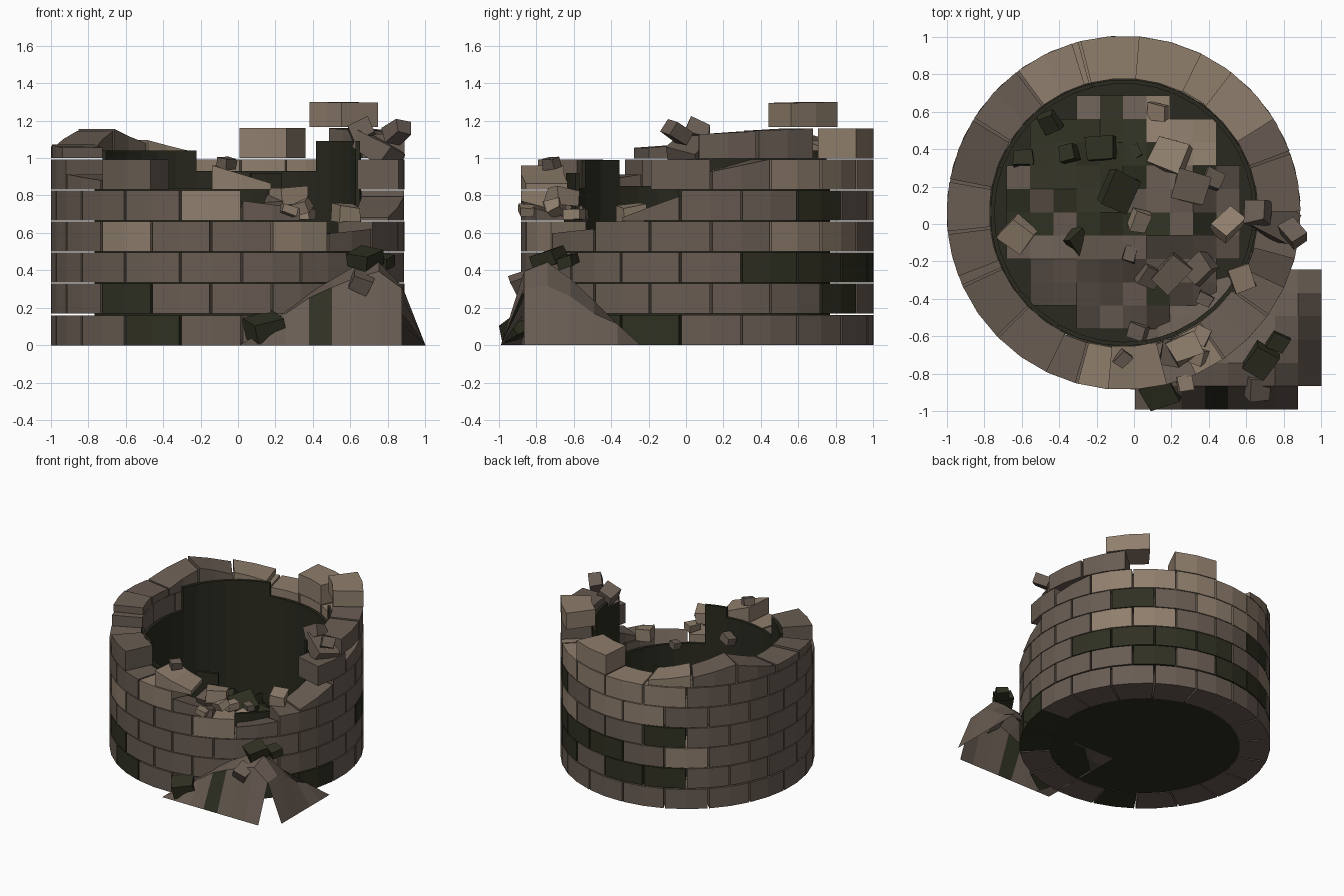
import bpy, bmesh, math, random
from mathutils import Vector, Matrix, Euler

random.seed(7)
if "Cube" in bpy.data.objects:
    bpy.data.objects.remove(bpy.data.objects["Cube"])

CX, CY = -0.055, 0.06          # tower axis
OUTER, INNER = 0.945, 0.717    # brick ring radii
COURSE = 0.166                 # course height
STEP = 20                      # degrees per brick


def material(name, rgb):
    m = bpy.data.materials.new(name)
    m.use_nodes = True
    m.diffuse_color = (*rgb, 1)
    m.node_tree.nodes["Principled BSDF"].inputs["Base Color"].default_value = (*rgb, 1)
    return m


MATS = [material("mid stone", (0.139, 0.107, 0.085)),
        material("pale stone", (0.275, 0.21, 0.152)),
        material("mossy stone", (0.029, 0.030, 0.016)),
        material("dark lining", (0.023, 0.023, 0.014))]
MID, PALE, MOSS, DARK = range(4)


def finish(bm, name):
    bmesh.ops.recalc_face_normals(bm, faces=bm.faces)
    mesh = bpy.data.meshes.new(name)
    bm.to_mesh(mesh)
    bm.free()
    for m in MATS:
        mesh.materials.append(m)
    obj = bpy.data.objects.new(name, mesh)
    bpy.context.collection.objects.link(obj)
    return obj


def wedge(bm, a0, a1, r0, r1, z0, top0, top1, mat, n=2, drop=0):
    """Curved block from angle a0 to a1; top slopes top0 to top1 and drops inward."""
    rings = []
    for i in range(n + 1):
        t = i / n
        a = math.radians(a0 + (a1 - a0) * t)
        top = top0 + (top1 - top0) * t
        c, s = math.cos(a), math.sin(a)
        rings.append([bm.verts.new((CX + r * c, CY + r * s, z))
                      for r, z in ((r0, z0), (r1, z0), (r1, top), (r0, top - drop))])
    faces = [bm.faces.new(rings[0]), bm.faces.new(rings[-1])]
    for p, q in zip(rings, rings[1:]):
        for j in range(4):
            k = (j + 1) % 4
            faces.append(bm.faces.new((p[j], p[k], q[k], q[j])))
    for f in faces:
        f.material_index = mat


# Broken bricks: (course, brick) -> heights of both ends, None where fallen
broken = {(3, 2): (0.6, 0.75), (4, 1): (0.65, 0.4), (4, 2): None, (4, 3): None,
          (4, 4): (0.1, 0.8), (5, 0): (0.8, 0.2), (5, 1): None, (5, 2): None,
          (5, 3): None, (5, 5): (0.6, 1), (5, 15): (0.5, 0.3), (5, 17): None}
worn_inward = {(3, 2): 0.07, (4, 1): 0.06}
mossy = {0: (3, 4, 17), 1: (7, 9, 10, 16), 2: (6, 7, 8, 9), 3: (10,), 4: (7,), 5: ()}
pale = {0: (), 1: (), 2: (11,), 3: (1, 6, 7, 16), 4: (0, 9, 10), 5: (0, 6, 7, 8, 9, 10)}

# Main brick courses, alternately offset by half a brick
for c in range(6):
    bm = bmesh.new()
    for k in range(18):
        ends = broken.get((c, k), (1, 1))
        if ends is None:
            continue
        mid = -95.5 + STEP * k + (c % 2) * STEP / 2
        mat = MOSS if k in mossy[c] else PALE if k in pale[c] else MID
        z0 = c * COURSE + (0.003 if c else 0)
        h = COURSE - 0.006
        wedge(bm, mid - 9.6, mid + 9.6, INNER + random.uniform(-0.004, 0.006), OUTER,
              z0, z0 + h * ends[0], z0 + h * ends[1], mat, drop=worn_inward.get((c, k), 0))
    finish(bm, f"brick_course_{c + 1}")

# Ragged remains of the top course, and one block above it
bm = bmesh.new()
z0 = 6 * COURSE + 0.003
for a0, a1, lo, hi, mat in ((0.5, 19.5, 0.8, 0.9, MID), (20.5, 41, 0.92, 1, MID),
                            (64, 85, 1, 1, PALE), (107, 126.5, 0.25, 0.6, PALE),
                            (127.5, 147.5, 0.5, 0.97, MID), (148.5, 169, 0.9, 0.35, MID),
                            (170, 186, 0.35, 0.4, MID), (187, 201, 0.45, 0.35, MID)):
    wedge(bm, a0, a1, INNER, OUTER, z0, z0 + 0.16 * lo, z0 + 0.16 * hi, mat)
wedge(bm, 32, 52.5, INNER, OUTER, 1.165, 1.295, 1.3, PALE)
finish(bm, "top_blocks")

# Inner lining with a stepped broken edge
bm = bmesh.new()
for a0, a1, top in ((-8, 47, 1.09), (47, 104, 0.93), (104, 160, 1.04), (160, 217, 0.85),
                    (217, 240, 0.99), (240, 280, 0.84), (280, 294, 0.92), (294, 352, 0.6)):
    wedge(bm, a0, a1, 0.69, 0.712, 0.005, top, top, DARK, max(2, round((a1 - a0) / 10)))
finish(bm, "inner_lining")

# Floor slab
bm = bmesh.new()
bmesh.ops.create_cone(bm, cap_ends=True, segments=36, radius1=0.72, radius2=0.72, depth=0.02,
                      matrix=Matrix.Translation((CX, CY, 0.015)))
for f in bm.faces:
    f.material_index = DARK
finish(bm, "floor")


def heap(name, x0, y0, nx, ny, height, keep, colour):
    """Coarse grid of square cells lifted by a height function."""
    bm = bmesh.new()
    s = 0.1245
    grid = [[bm.verts.new((x0 + i * s, y0 + j * s, height(x0 + i * s, y0 + j * s)))
             for i in range(nx + 1)] for j in range(ny + 1)]
    for j in range(ny):
        for i in range(nx):
            x, y = x0 + (i + 0.5) * s, y0 + (j + 0.5) * s
            if keep(x, y):
                f = bm.faces.new((grid[j][i], grid[j][i + 1], grid[j + 1][i + 1], grid[j + 1][i]))
                f.material_index = colour(x, y)
    bmesh.ops.delete(bm, geom=[v for v in bm.verts if not v.link_faces], context='VERTS')
    return finish(bm, name)


def outer_height(x, y):
    a = ((x - 0.68) / 0.32) ** 3 if x > 0.68 else ((0.68 - x) / 0.67) ** 1.2
    b = ((-0.72 - y) / 0.27) ** 4 if y < -0.72 else ((y + 0.72) / 0.47) ** 1.15
    h = 0.44 * max(0, 1 - a) * max(0, 1 - b)
    return h + random.uniform(-0.025, 0.025) if h > 0.03 else 0


def inner_height(x, y):
    d = math.hypot(x - CX, y - CY) / 0.7
    return 0.04 + max(0, 0.2 * (1 - d * d)) + random.uniform(-0.05, 0.06) * (d < 0.85)


heap("outer_rubble_heap", 0.005, -0.99, 8, 6, outer_height,
     lambda x, y: x < 0.87 or y > -0.86,
     lambda x, y: MOSS if 0.37 < x < 0.5 and y < -0.87 else MID)
heap("inner_rubble_heap", -0.68, -0.56, 10, 10, inner_height,
     lambda x, y: math.hypot(x - CX, y - CY) < 0.62,
     lambda x, y: MOSS if x < 0.08 and y > -0.1 and random.random() < 0.8
     or random.random() < 0.12 else PALE if x > 0.08 and y > 0.25 else MID)


def chunks(name, items):
    """Tumbled stones: x, y, z, size, colour."""
    bm = bmesh.new()
    for x, y, z, size, mat in items:
        turn = Euler([random.uniform(-0.45, 0.45), random.uniform(-0.45, 0.45),
                      random.uniform(0, 3)]).to_matrix().to_4x4()
        shape = Matrix.Diagonal((size, size * random.uniform(0.75, 1),
                                 size * random.uniform(0.5, 0.7), 1))
        made = bmesh.ops.create_cube(bm, size=1, matrix=Matrix.Translation((x, y, z)) @ turn @ shape)
        for v in made["verts"]:
            v.co += Vector([random.uniform(-0.07, 0.07) * size for _ in range(3)])
            for f in v.link_faces:
                f.material_index = mat
    finish(bm, name)


# Stones on the floor inside
chunks("fallen_stones_inside", [
    (-0.45, 0.54, 0.12, 0.11, MOSS), (-0.59, 0.35, 0.1, 0.11, MOSS), (-0.35, 0.38, 0.18, 0.09, MOSS),
    (-0.17, 0.4, 0.2, 0.15, MOSS), (0, 0.38, 0.2, 0.08, MOSS), (-0.08, 0.18, 0.28, 0.18, MOSS),
    (-0.62, -0.05, 0.12, 0.15, PALE), (-0.3, -0.09, 0.23, 0.11, MOSS), (0.2, 0.36, 0.22, 0.18, PALE),
    (0.13, 0.6, 0.12, 0.1, PALE), (0.3, 0.2, 0.24, 0.17, MID), (0.42, 0.24, 0.18, 0.1, MID),
    (-0.02, -0.16, 0.25, 0.08, MID), (0.03, 0.02, 0.28, 0.11, PALE), (0.08, -0.28, 0.2, 0.11, MID),
    (0.2, -0.26, 0.2, 0.17, MID), (0.5, 0, 0.15, 0.15, PALE), (0.35, -0.24, 0.17, 0.14, MID)])

# Stones resting on the broken wall
chunks("fallen_stones_on_wall", [
    (0.02, -0.57, 0.7, 0.1, MID), (-0.06, -0.72, 0.97, 0.08, MID), (0.27, -0.66, 0.79, 0.16, PALE),
    (0.36, -0.6, 0.7, 0.1, PALE), (0.2, -0.68, 0.75, 0.13, MID), (0.33, -0.7, 0.74, 0.11, PALE),
    (0.27, -0.85, 0.72, 0.08, PALE), (0.38, -0.4, 0.62, 0.08, MID), (0.58, -0.29, 0.7, 0.13, PALE),
    (0.75, 0.03, 1.04, 0.21, MID), (0.85, -0.05, 1.14, 0.12, MID),
    (0.66, 0.06, 1.14, 0.13, MID)])

# Stones on the ground and the heap outside
chunks("fallen_stones_outside", [
    (0.68, -0.73, 0.46, 0.15, MOSS), (0.66, -0.87, 0.34, 0.12, MID), (0.77, -0.63, 0.45, 0.1, MOSS),
    (0.14, -0.9, 0.1, 0.17, MOSS)])
